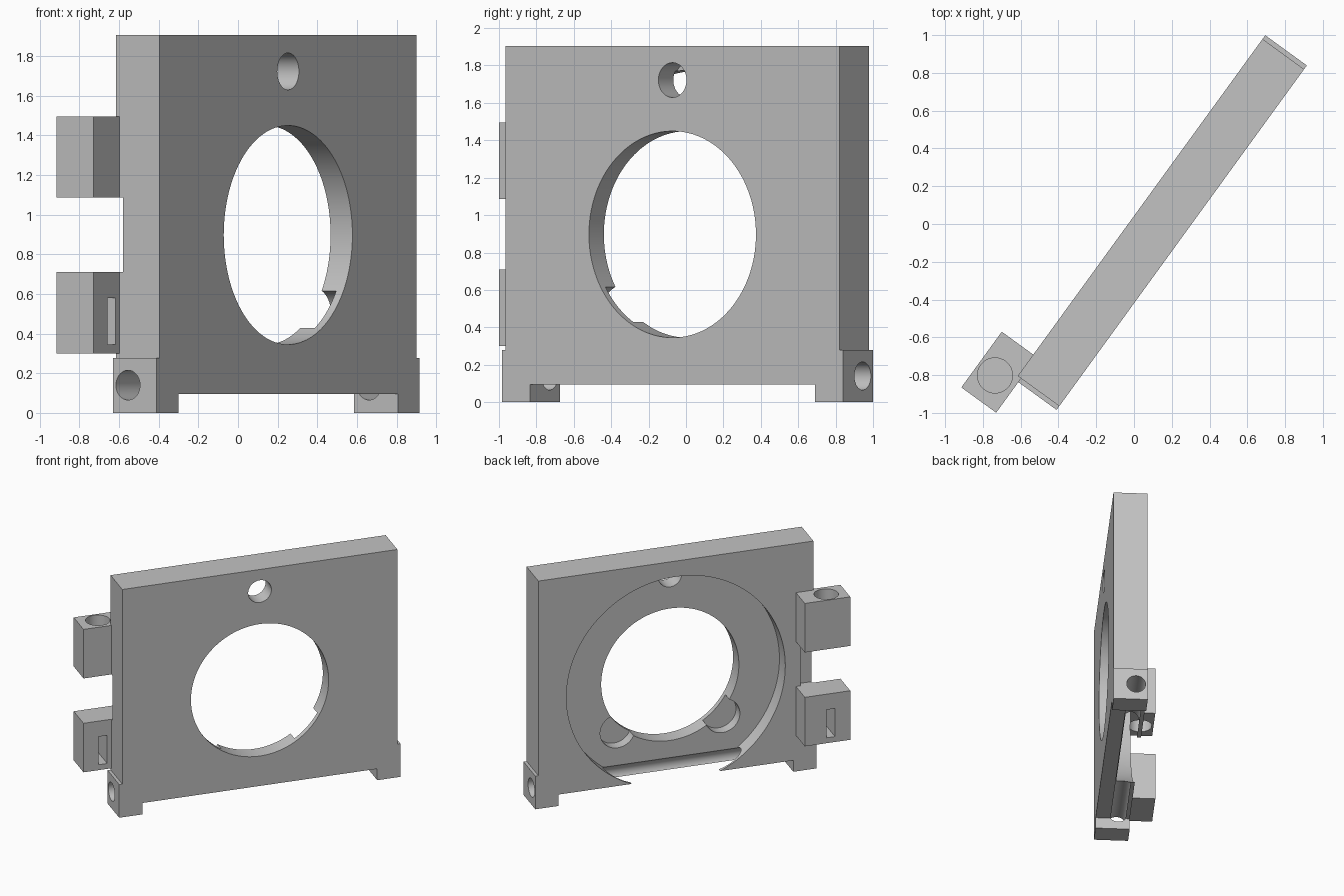
import bpy, bmesh
from math import radians, pi
from mathutils import Matrix, Vector

if "Cube" in bpy.data.objects:
    bpy.data.objects.remove(bpy.data.objects["Cube"], do_unlink=True)

# One grey for the whole part
grey = bpy.data.materials.new("machined_grey")
grey.use_nodes = True
colour = (0.54, 0.54, 0.54, 1)
grey.diffuse_color = colour
grey.node_tree.nodes["Principled BSDF"].inputs["Base Color"].default_value = colour

# Local frame: x along the plate, y from front face (0) to back, z up
PLACE = Matrix.Translation((0.2525, -0.0725, 0)) @ Matrix.Rotation(radians(54), 4, 'Z')
HALF, THICK, TOP = 1.1025, 0.272, 1.905
FOOT_END, FOOT_IN, FOOT_TOP, BASE = 1.127, 0.941, 0.278, 0.095
BORE_Z, FLOOR = 0.897, 0.136


def add_object(name, bm):
    bmesh.ops.recalc_face_normals(bm, faces=bm.faces)
    mesh = bpy.data.meshes.new(name)
    bm.to_mesh(mesh)
    bm.free()
    mesh.materials.append(grey)
    obj = bpy.data.objects.new(name, mesh)
    bpy.context.collection.objects.link(obj)
    return obj


def box(name, lo, hi):
    bm = bmesh.new()
    lo, hi = Vector(lo), Vector(hi)
    size = hi - lo
    bmesh.ops.create_cube(bm, size=1, matrix=Matrix.Translation((lo + hi) / 2) @ Matrix.Diagonal((*size, 1)))
    return add_object(name, bm)


def cylinder(name, centre, radius, depth, axis, sides=96):
    turn = {'X': Matrix.Rotation(pi / 2, 4, 'Y'),
            'Y': Matrix.Rotation(pi / 2, 4, 'X'),
            'Z': Matrix.Identity(4)}[axis]
    bm = bmesh.new()
    bmesh.ops.create_cone(bm, cap_ends=True, segments=sides, radius1=radius, radius2=radius,
                          depth=depth, matrix=Matrix.Translation(centre) @ turn)
    return add_object(name, bm)


def bore(name, x, z, radius, y0, y1, sides=96):
    return cylinder(name, (x, (y0 + y1) / 2, z), radius, y1 - y0, 'Y', sides)


def activate(obj):
    bpy.ops.object.select_all(action='DESELECT')
    obj.select_set(True)
    bpy.context.view_layer.objects.active = obj


def cut(obj, cutters):
    for cutter in cutters:
        cutter.hide_render = True
        mod = obj.modifiers.new("cut", 'BOOLEAN')
        mod.operation, mod.solver, mod.object = 'DIFFERENCE', 'EXACT', cutter
        activate(obj)
        bpy.ops.object.modifier_apply(modifier=mod.name)
        bpy.data.objects.remove(cutter, do_unlink=True)


# Plate with two feet, extruded from its mirrored outline
right = [(FOOT_IN, BASE), (FOOT_IN, 0), (FOOT_END, 0), (FOOT_END, FOOT_TOP),
         (HALF, FOOT_TOP), (HALF, TOP)]
outline = right + [(-x, z) for x, z in reversed(right)]
bm = bmesh.new()
face = bm.faces.new([bm.verts.new((x, 0, z)) for x, z in outline])
sweep = bmesh.ops.extrude_face_region(bm, geom=[face])
bmesh.ops.translate(bm, vec=(0, THICK, 0),
                    verts=[v for v in sweep["geom"] if isinstance(v, bmesh.types.BMVert)])
plate = add_object("plate", bm)

cut(plate, [
    bore("recess_cutter", 0, BORE_Z, 0.877, FLOOR, 0.5, 160),
    bore("opening_cutter", 0, BORE_Z, 0.552, -0.2, 0.5, 128),
    bore("top_hole_cutter", 0, 1.722, 0.093, -0.2, 0.15, 64),
    bore("left_pocket_cutter", 0.42, 0.487, 0.14, 0.045, 0.21, 64),
    bore("right_pocket_cutter", -0.42, 0.487, 0.14, 0.045, 0.21, 64),
    cylinder("foot_hole_cutter", (0, 0.179, 0.14), 0.075, 3, 'X', 64),
    box("edge_notch_cutter", (-1.3, 0.229, 0.71), (-1.0, 0.4, 1.085)),
])

# Hinge blocks on the back edge
B0, B1 = (-1.327, 0.25), (-0.9625, 0.478)
PIN_X, PIN_Y = -1.171, 0.371
lower_block = box("lower_hinge_block", (*B0, 0.3), (*B1, 0.71))
upper_block = box("upper_hinge_block", (*B0, 1.085), (*B1, 1.495))
cut(upper_block, [cylinder("pin_hole_cutter", (PIN_X, PIN_Y, 1.3), 0.093, 1, 'Z', 64)])
cut(lower_block, [box("slot_cutter", (PIN_X - 0.034, 0.1, 0.345), (PIN_X + 0.034, 0.6, 0.58))])

# Shade and turn into place
for part in (plate, lower_block, upper_block):
    part.matrix_world = PLACE
    activate(part)
    bpy.ops.object.shade_smooth_by_angle(angle=radians(30))
